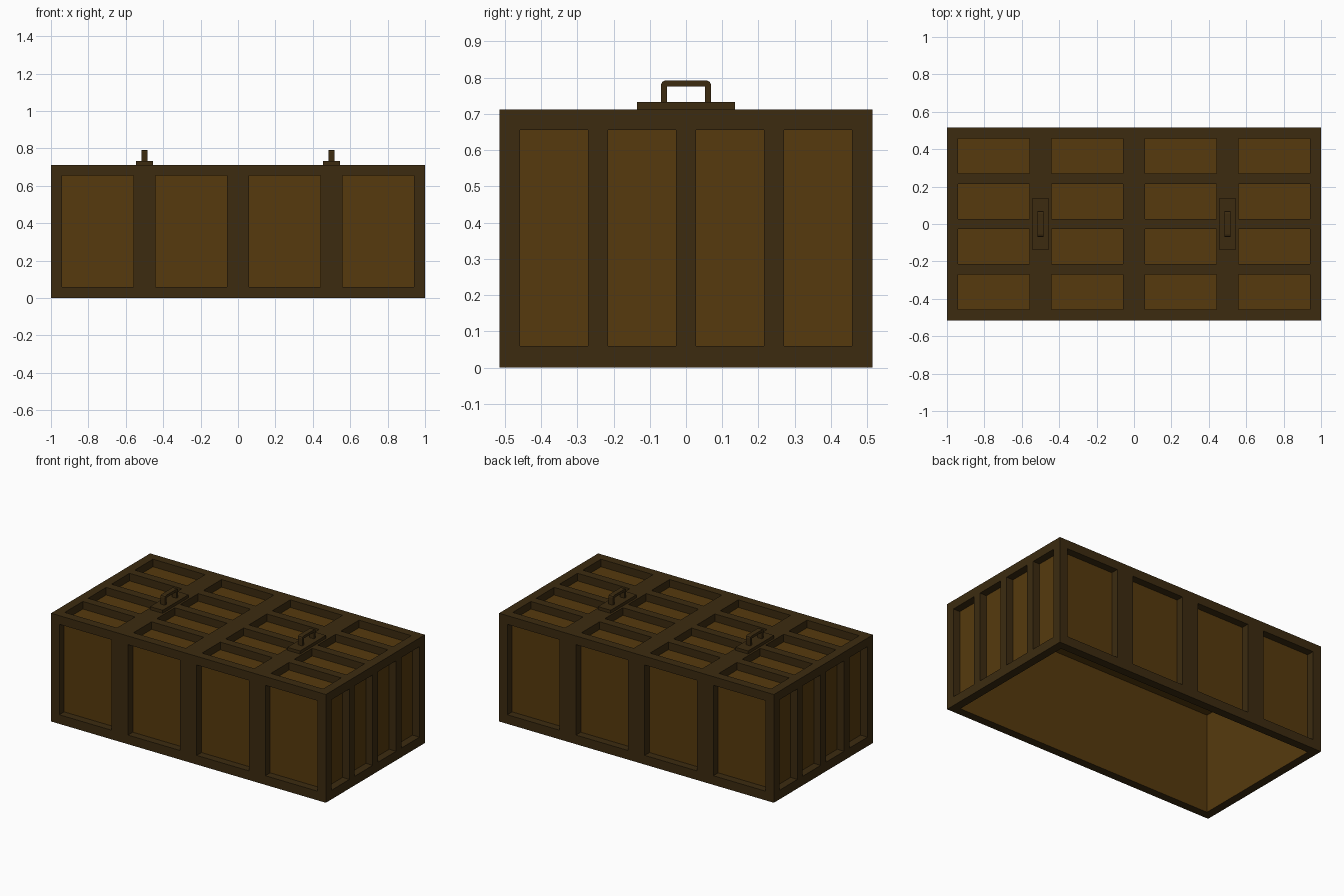
import bpy, bmesh
from mathutils import Matrix, Vector

cube = bpy.data.objects.get("Cube")
if cube:
    bpy.data.objects.remove(cube, do_unlink=True)

HX, HY, H = 1.0, 0.515, 0.712      # half length, half width, height
DEPTH, WALL = 0.05, 0.055          # panel recess and wall thickness


def material(name, rgb):
    m = bpy.data.materials.new(name)
    m.use_nodes = True
    m.diffuse_color = (*rgb, 1)
    m.node_tree.nodes["Principled BSDF"].inputs["Base Color"].default_value = (*rgb, 1)
    return m


dark = material("dark wood", (0.045, 0.024, 0.005))
warm = material("warm wood", (0.093, 0.042, 0.004))


def add_box(bm, lo, hi):
    lo, hi = Vector(lo), Vector(hi)
    m = Matrix.Translation((lo + hi) / 2) @ Matrix.Diagonal((*(hi - lo), 1))
    bmesh.ops.create_cube(bm, size=1, matrix=m)


def finish(name, bm, mats):
    bmesh.ops.recalc_face_normals(bm, faces=bm.faces)
    me = bpy.data.meshes.new(name)
    bm.to_mesh(me)
    bm.free()
    ob = bpy.data.objects.new(name, me)
    bpy.context.collection.objects.link(ob)
    for m in mats:
        me.materials.append(m)
    return ob


# Window spans along each axis, mirrored about the centre
x_spans = [(-0.94, -0.56), (-0.44, -0.06), (0.06, 0.44), (0.56, 0.94)]
y_spans = [(-0.458, -0.27), (-0.215, -0.028), (0.028, 0.215), (0.27, 0.458)]
z_lo, z_hi = 0.06, 0.655
OUT = 0.05

# Cutters: hollow inside (open underneath) and the recessed panels
bm = bmesh.new()
add_box(bm, (WALL - HX, WALL - HY, -0.1), (HX - WALL, HY - WALL, H - WALL))
cavity = finish("cavity_cutter", bm, [])

bm = bmesh.new()
for x0, x1 in x_spans:
    add_box(bm, (x0, -HY - OUT, z_lo), (x1, -HY + DEPTH, z_hi))
    add_box(bm, (x0, HY - DEPTH, z_lo), (x1, HY + OUT, z_hi))
    for y0, y1 in y_spans:
        add_box(bm, (x0, y0, H - DEPTH), (x1, y1, H + OUT))
for y0, y1 in y_spans:
    add_box(bm, (-HX - OUT, y0, z_lo), (-HX + DEPTH, y1, z_hi))
    add_box(bm, (HX - DEPTH, y0, z_lo), (HX + OUT, y1, z_hi))
panels = finish("panel_cutter", bm, [])

# Panelled box
bm = bmesh.new()
add_box(bm, (-HX, -HY, 0), (HX, HY, H))
box = finish("panelled_box", bm, [dark, warm])
for cutter in (cavity, panels):
    mod = box.modifiers.new(cutter.name, "BOOLEAN")
    mod.operation, mod.solver, mod.object = "DIFFERENCE", "EXACT", cutter
    cutter.hide_render = True
bpy.context.view_layer.update()
carved = bpy.data.meshes.new_from_object(box.evaluated_get(bpy.context.evaluated_depsgraph_get()))
box.modifiers.clear()
box.data = carved
for cutter in (cavity, panels):
    bpy.data.objects.remove(cutter, do_unlink=True)

# Recess floors and inside walls are warm, the frame is dark
for p in carved.polygons:
    c = p.center
    inset = min(HX - abs(c.x), HY - abs(c.y), H - c.z)
    p.material_index = int(inset > DEPTH - 0.01 and c.z > 0.01)

# Handles with base plates
for side, x in (("right", -0.5), ("left", 0.5)):
    bm = bmesh.new()
    add_box(bm, (x - 0.046, -0.135, H - 0.01), (x + 0.046, 0.135, 0.732))
    finish(side + "_handle_plate", bm, [dark])

    half = [(0.052, 0.73), (0.052, 0.775), (0.069, 0.73), (0.069, 0.78), (0.066, 0.788), (0.057, 0.792)]
    inner, outer = half[:2], half[2:]
    loop = outer + [(-y, z) for y, z in reversed(outer)]
    loop += [(-y, z) for y, z in inner] + list(reversed(inner))
    bm = bmesh.new()
    face = bm.faces.new([bm.verts.new((x - 0.016, y, z)) for y, z in loop])
    geom = bmesh.ops.extrude_face_region(bm, geom=[face])["geom"]
    bmesh.ops.translate(bm, vec=(0.032, 0, 0),
                        verts=[v for v in geom if isinstance(v, bmesh.types.BMVert)])
    if not any((f.normal.x < -0.9 and f.calc_center_median().x < x) for f in bm.faces):
        bmesh.ops.holes_fill(bm, edges=bm.edges)
    finish(side + "_handle", bm, [dark])
